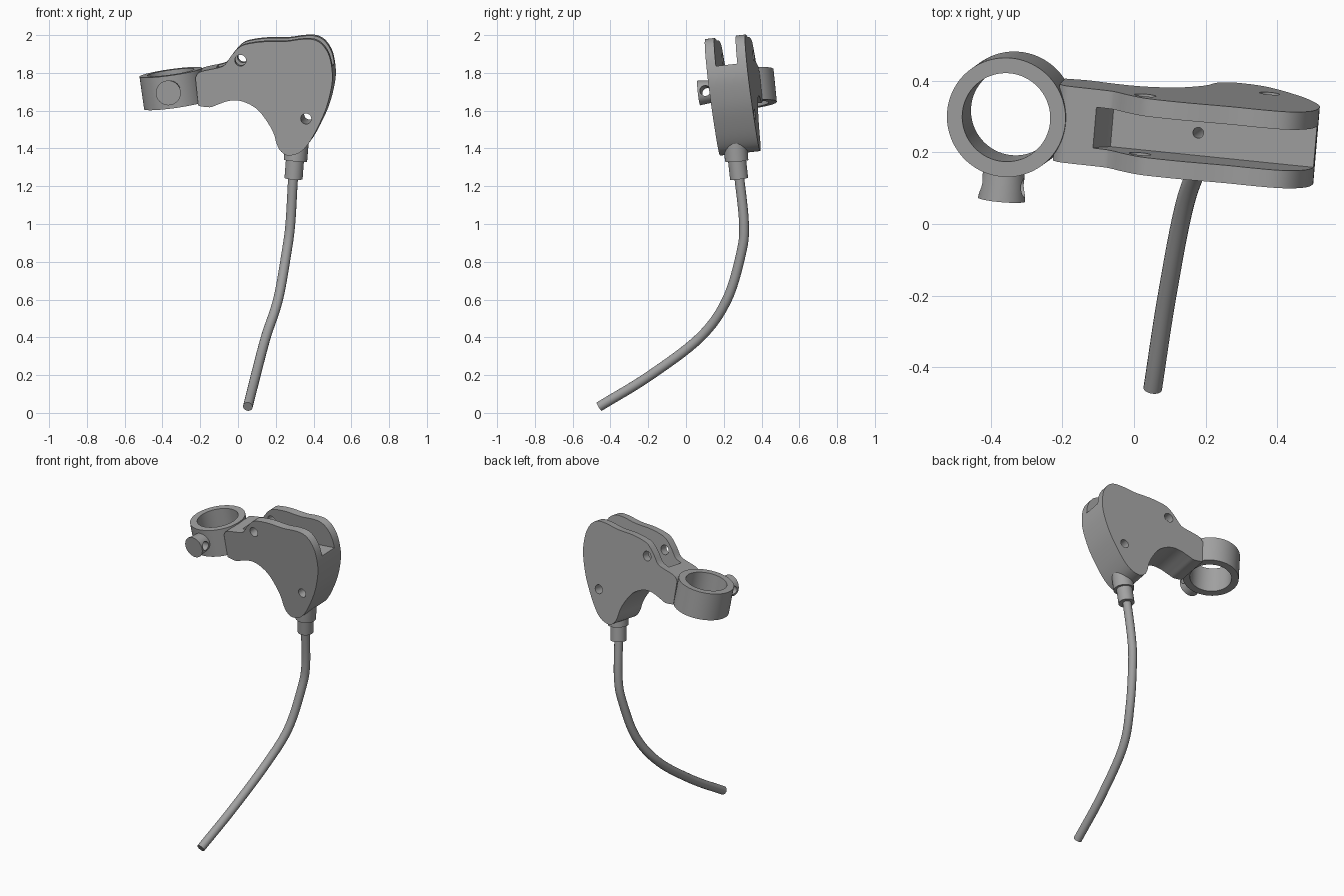
import bpy, bmesh
from mathutils import Vector, Matrix

cube = bpy.data.objects.get("Cube")
if cube:
    bpy.data.objects.remove(cube, do_unlink=True)

grey = bpy.data.materials.new("satin grey")
grey.use_nodes = True
GREY = (0.36, 0.36, 0.36, 1)
grey.diffuse_color = GREY
grey.node_tree.nodes["Principled BSDF"].inputs["Base Color"].default_value = GREY

# Tilted frame of the lever housing
SIDE = Vector((0.085, 0.99, 0.112)).normalized()
UP = Vector((-0.14, -0.1, 0.985)).normalized()
ALONG = SIDE.cross(UP).normalized()
THICK = 0.215


def on_plate(x, z, depth=0.0):
    """Point on the housing's front face, pushed back by depth."""
    return Vector((x, 0.358 - 0.086 * x - 0.113 * z, z)) + SIDE * depth


def spline(points, steps):
    """Smooth open curve through the points."""
    pts = [Vector(p) for p in points]
    pts = [2 * pts[0] - pts[1]] + pts + [2 * pts[-1] - pts[-2]]
    out = []
    for a, b, c, d in zip(pts, pts[1:], pts[2:], pts[3:]):
        for i in range(steps):
            t = i / steps
            out.append(0.5 * (2 * b + (c - a) * t + (2 * a - 5 * b + 4 * c - d) * t ** 2
                              + (3 * b - a - 3 * c + d) * t ** 3))
    return out + [pts[-2]]


def add_object(name, bm):
    bmesh.ops.recalc_face_normals(bm, faces=bm.faces)
    mesh = bpy.data.meshes.new(name)
    bm.to_mesh(mesh)
    bm.free()
    mesh.materials.append(grey)
    ob = bpy.data.objects.new(name, mesh)
    bpy.context.collection.objects.link(ob)
    return ob


def slab(name, outline, near, far):
    """Outline on the housing plane, extruded through its thickness."""
    bm = bmesh.new()
    face = bm.faces.new([bm.verts.new(on_plate(p[0], p[1], near)) for p in outline])
    grown = bmesh.ops.extrude_face_region(bm, geom=[face])["geom"]
    bmesh.ops.translate(bm, vec=SIDE * (far - near),
                        verts=[v for v in grown if isinstance(v, bmesh.types.BMVert)])
    return add_object(name, bm)


def rod(name, start, end, r1, r2=None, sides=48):
    start, end = Vector(start), Vector(end)
    axis = end - start
    place = Matrix.Translation((start + end) / 2) @ axis.to_track_quat("Z", "Y").to_matrix().to_4x4()
    bm = bmesh.new()
    bmesh.ops.create_cone(bm, cap_ends=True, segments=sides, radius1=r1,
                          radius2=r1 if r2 is None else r2, depth=axis.length, matrix=place)
    return add_object(name, bm)


def cut(ob, cutters):
    for c in cutters:
        mod = ob.modifiers.new("cut", "BOOLEAN")
        mod.operation, mod.solver, mod.object = "DIFFERENCE", "EXACT", c
    bpy.context.view_layer.update()
    graph = bpy.context.evaluated_depsgraph_get()
    mesh = bpy.data.meshes.new_from_object(ob.evaluated_get(graph))
    ob.modifiers.clear()
    ob.data = mesh
    for c in cutters:
        bpy.data.objects.remove(c, do_unlink=True)


# Housing plate with the arm toward the clamp
outline = spline([(-0.226, 1.775), (-0.2, 1.805), (-0.1, 1.828), (-0.068, 1.845), (-0.036, 1.89),
                  (0.01, 1.938), (0.06, 1.955), (0.14, 1.965), (0.25, 1.966), (0.33, 1.977),
                  (0.395, 1.977), (0.44, 1.955), (0.475, 1.908), (0.493, 1.85), (0.5, 1.77),
                  (0.488, 1.69), (0.462, 1.6), (0.42, 1.507), (0.378, 1.433), (0.34, 1.388),
                  (0.3, 1.367), (0.257, 1.364), (0.222, 1.39), (0.203, 1.43), (0.192, 1.47),
                  (0.166, 1.523), (0.113, 1.596), (0.06, 1.634), (0, 1.654), (-0.055, 1.65),
                  (-0.108, 1.632), (-0.15, 1.618), (-0.21, 1.625)], 4)
housing = slab("lever_housing", outline, 0, THICK)

# Lever slot, pivot holes and cable hole
slot = slab("slot_cutter", [(-0.15, 2.2), (-0.14, 1.88), (-0.11, 1.8), (-0.07, 1.75),
                            (0.6, 1.845), (0.6, 2.2)], 0.05, 0.165)
holes = [rod("pin_cutter", on_plate(x, z, -0.1), on_plate(x, z, 0.4), r)
         for x, z, r in ((0.013, 1.866, 0.03), (0.36, 1.557, 0.028))]
floor = Vector((0.18, 0.255, 1.79))
holes.append(rod("cable_cutter", floor + UP * 0.1, floor - UP * 0.2, 0.015))
cut(housing, [slot] + holes)

# Clamp ring for the bar
centre = Vector((-0.344, 0.306, 1.717))
half = UP * 0.0875
ring = rod("clamp_ring", centre - half, centre + half, 0.167, sides=96)
cut(ring, [rod("bore_cutter", centre - half * 2, centre + half * 2, 0.124, sides=96)])

# Clamp bolt boss with its cross hole
tip = Vector((-0.369, 0.068, 1.694))
boss = rod("clamp_boss", tip, tip + SIDE * 0.085, 0.066, 0.057)
cross = tip + SIDE * 0.04
cut(boss, [rod("cross_cutter", cross - ALONG * 0.2, cross + ALONG * 0.2, 0.028)])

# Cable ferrule
collar = rod("ferrule_collar", (0.312, 0.262, 1.43), (0.304, 0.268, 1.335), 0.062)
sleeve = rod("ferrule_sleeve", (0.303, 0.268, 1.36), (0.294, 0.281, 1.24), 0.048)

# Cable housing sweeping down and forward
path = spline([(0.298, 0.27, 1.32), (0.29, 0.285, 1.22), (0.277, 0.307, 1.0), (0.257, 0.293, 0.85),
               (0.212, 0.217, 0.6), (0.147, 0.075, 0.4), (0.093, -0.195, 0.195),
               (0.052, -0.46, 0.033)], 8)
curve = bpy.data.curves.new("cable", "CURVE")
curve.dimensions = "3D"
curve.bevel_depth = 0.026
curve.bevel_resolution = 6
curve.use_fill_caps = True
line = curve.splines.new("POLY")
line.points.add(len(path) - 1)
for point, p in zip(line.points, path):
    point.co = (*p, 1)
helper = bpy.data.objects.new("cable_path", curve)
bpy.context.collection.objects.link(helper)
bpy.context.view_layer.update()
mesh = bpy.data.meshes.new_from_object(helper.evaluated_get(bpy.context.evaluated_depsgraph_get()))
bpy.data.objects.remove(helper, do_unlink=True)
mesh.materials.clear()
mesh.materials.append(grey)
cable = bpy.data.objects.new("cable", mesh)
bpy.context.collection.objects.link(cable)

# Smooth curved walls, keep hard edges
bpy.ops.object.select_all(action="DESELECT")
for ob in (housing, ring, boss, collar, sleeve, cable):
    ob.select_set(True)
    bpy.context.view_layer.objects.active = ob
bpy.ops.object.shade_smooth_by_angle(angle=0.52)
